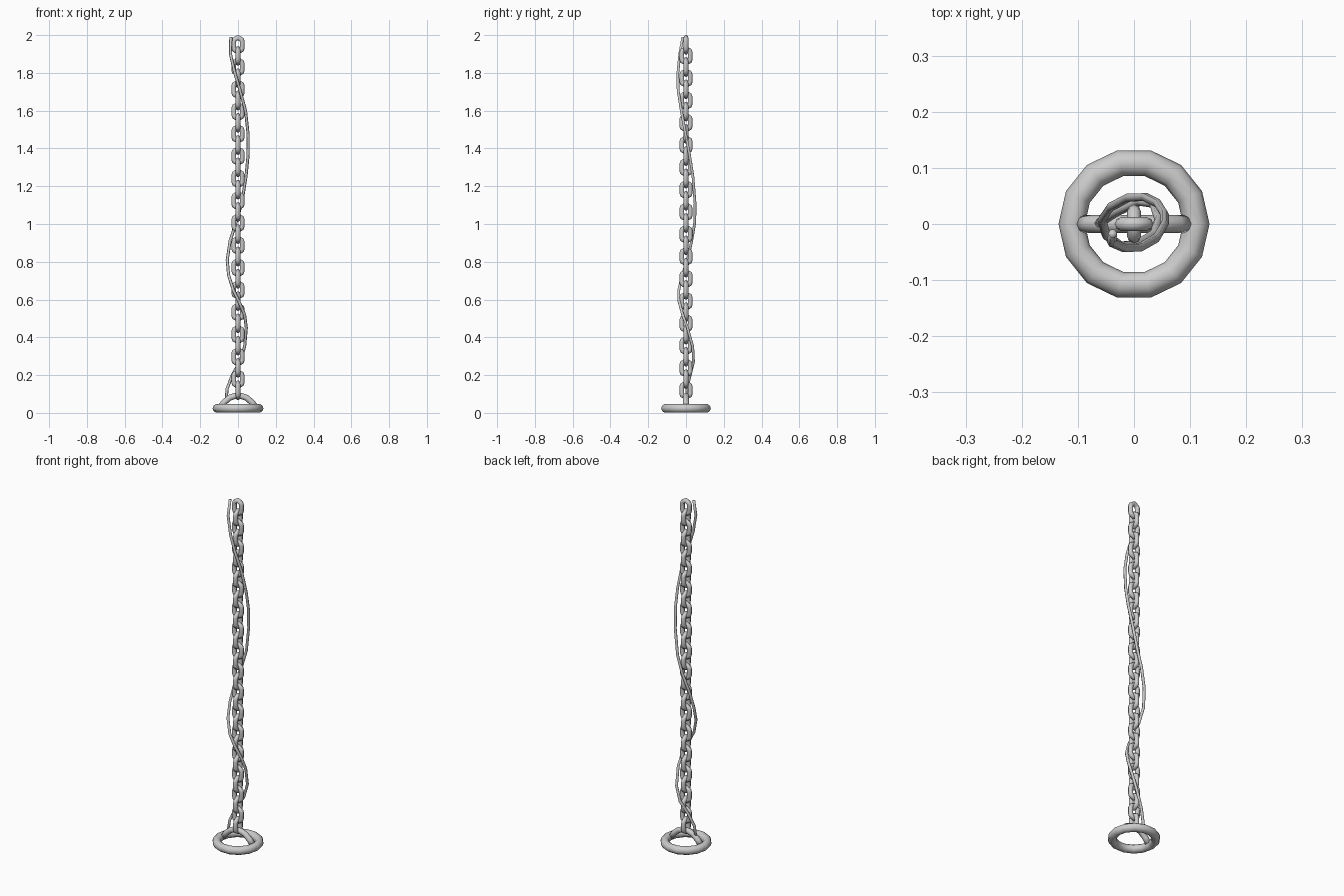
import bpy, bmesh, math
from mathutils import Vector

if "Cube" in bpy.data.objects:
    bpy.data.objects.remove(bpy.data.objects["Cube"])


def tube(name, pts, radius, sides, ref, closed=False):
    """Sweep a round section along a path; ref is a direction across the path."""
    pts = [Vector(p) for p in pts]
    ref, n = Vector(ref), len(pts)
    bm = bmesh.new()
    rings = []
    for i, p in enumerate(pts):
        a = pts[i - 1] if (closed or i > 0) else p
        b = pts[(i + 1) % n] if (closed or i < n - 1) else p
        d0 = (p - a).normalized() if p != a else (b - p).normalized()
        d1 = (b - p).normalized() if p != b else d0
        t = (d0 + d1).normalized()
        u = t.cross(ref).normalized()
        v = u.cross(t)
        miter = 1 / max(t.dot(d1), 0.5)
        rings.append([bm.verts.new(p + radius * (u * math.cos(w) * miter + v * math.sin(w)))
                      for w in (2 * math.pi * k / sides for k in range(sides))])
    for i in range(n if closed else n - 1):
        r, s = rings[i], rings[(i + 1) % n]
        for k in range(sides):
            m = (k + 1) % sides
            bm.faces.new((r[k], r[m], s[m], s[k]))
    if not closed:
        bm.faces.new(rings[0])
        bm.faces.new(rings[-1])
    bmesh.ops.recalc_face_normals(bm, faces=bm.faces)
    mesh = bpy.data.meshes.new(name)
    bm.to_mesh(mesh)
    bm.free()
    mesh.shade_smooth()
    obj = bpy.data.objects.new(name, mesh)
    bpy.context.collection.objects.link(obj)
    return obj


# Chain links, alternating by a quarter turn
outline = [(0, .038), (.019, .027), (.022, .018), (.022, -.018), (.019, -.027),
           (0, -.038), (-.019, -.027), (-.022, -.018), (-.022, .018), (-.019, .027)]
links = 32
for i in range(links):
    z = 1.949 - i * 0.059
    if i % 2 == 0:
        tube("chain_link", [(x, 0, z + h) for x, h in outline], .0125, 8, (0, 1, 0), True)
    else:
        tube("chain_link", [(0, x, z + h) for x, h in outline], .0125, 8, (1, 0, 0), True)

# Pull ring lying flat at the bottom
ring = [(.111 * math.cos(2 * math.pi * k / 14), .111 * math.sin(2 * math.pi * k / 14), .024)
        for k in range(14)]
tube("pull_ring", ring, .023, 10, (0, 0, 1), True)

# Arched bail joining the ring to the last link
bail = [(-.093, 0, .03), (-.075, 0, .055), (-.045, 0, .08), (-.016, 0, .09),
        (.016, 0, .09), (.045, 0, .08), (.075, 0, .055), (.093, 0, .03)]
tube("bail", bail, .016, 8, (0, 1, 0))

# Thin cord winding loosely around the chain
cord = [(-.038, -.017, 1.99), (-.04, -.033, 1.9), (-.017, -.043, 1.8), (.01, -.042, 1.71),
        (.04, -.025, 1.6), (.054, -.001, 1.47), (.054, .018, 1.37), (.042, .037, 1.25),
        (.02, .048, 1.11), (-.01, .047, 1.01), (-.042, .03, .91), (-.057, .008, .81),
        (-.05, -.02, .73), (-.025, -.038, .65), (.005, -.037, .59), (.035, -.018, .52),
        (.044, .008, .45), (.035, .036, .35), (.01, .04, .27), (-.03, .022, .2),
        (-.057, .005, .13), (-.064, 0, .06)]
tube("cord", cord, .008, 6, (0, 1, 0))
